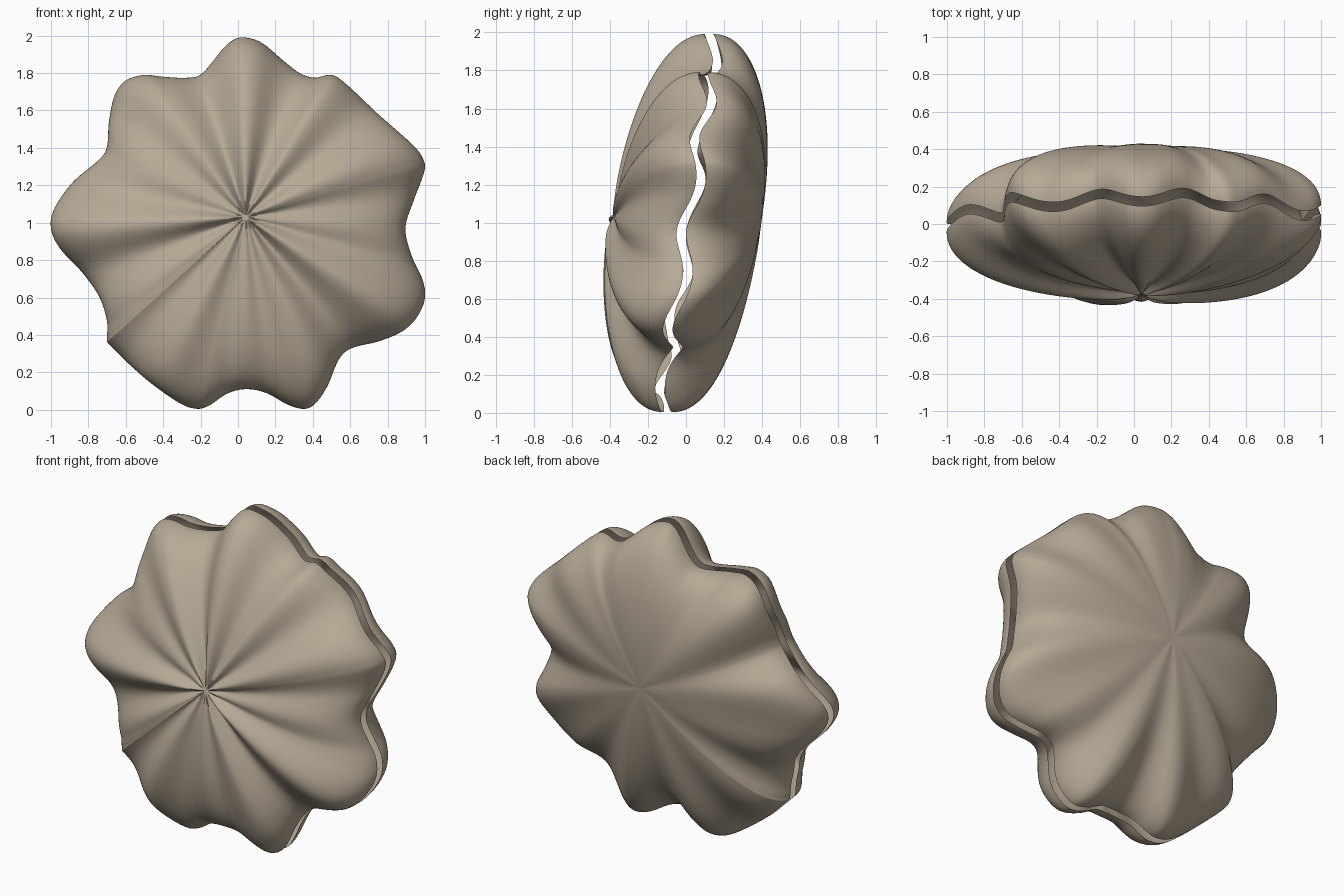
import bpy, bmesh, math

if "Cube" in bpy.data.objects:
    bpy.data.objects.remove(bpy.data.objects["Cube"])

# Scalloped outline seen from the front (x, z), clockwise from the top
OUTLINE = [(0.04, 1.99), (0.13, 1.96), (0.25, 1.86), (0.33, 1.80), (0.41, 1.775), (0.50, 1.79),
           (0.58, 1.74), (0.75, 1.58), (0.93, 1.42), (0.99, 1.34), (0.995, 1.27), (0.94, 1.12),
           (0.895, 0.97), (0.93, 0.82), (0.985, 0.70), (1.0, 0.60), (0.96, 0.50), (0.88, 0.42),
           (0.75, 0.365), (0.61, 0.33), (0.54, 0.27), (0.48, 0.13), (0.42, 0.04), (0.36, 0.005),
           (0.27, 0.025), (0.15, 0.09), (0.04, 0.11), (-0.06, 0.085), (-0.15, 0.025), (-0.22, 0.005),
           (-0.32, 0.04), (-0.50, 0.17), (-0.68, 0.34), (-0.70, 0.38), (-0.70, 0.47), (-0.74, 0.60),
           (-0.83, 0.73), (-0.95, 0.86), (-1.0, 0.97), (-0.98, 1.08), (-0.88, 1.22), (-0.74, 1.34),
           (-0.70, 1.41), (-0.69, 1.54), (-0.66, 1.68), (-0.60, 1.76), (-0.50, 1.79), (-0.40, 1.78),
           (-0.27, 1.775), (-0.19, 1.80), (-0.08, 1.93), (-0.02, 1.98)]
CX, CZ = 0.04, 1.03      # pole where all ribs meet
WZ = 0.96                # centre of the wave pattern on the rim
P = 2.1                  # fullness of the dome
RINGS, SUB = 40, 6

mat = bpy.data.materials.new("shell_tan")
mat.diffuse_color = (0.47, 0.40, 0.305, 1)
mat.use_nodes = True
mat.node_tree.nodes["Principled BSDF"].inputs["Base Color"].default_value = mat.diffuse_color


def smooth_outline():
    """Closed Catmull-Rom curve through the outline points."""
    n, out = len(OUTLINE), []
    for i in range(n):
        a, b, c, d = (OUTLINE[(i + k) % n] for k in (-1, 0, 1, 2))
        for s in range(SUB):
            u = s / SUB
            out.append(tuple(0.5 * (2 * b[k] + (c[k] - a[k]) * u
                                    + (2 * a[k] - 5 * b[k] + 4 * c[k] - d[k]) * u * u
                                    + (3 * b[k] - a[k] - 3 * c[k] + d[k]) * u ** 3) for k in (0, 1)))
    return out


def valve(name, side, depth, rib_gain, wave_power):
    """One half of the shell; side is -1 for front, +1 for back."""
    bm = bmesh.new()
    rim = smooth_outline()
    n = len(rim)

    def vert(t, d, x, z):
        dx, dz = x - CX, z - CZ
        r, phi = math.hypot(dx, dz), math.atan2(dx, z - WZ)
        wave = 0.015 * t - 0.033 * math.cos(12 * phi) * t ** wave_power
        rib = 1 + rib_gain * (r / 0.95 - 1) * min(1, t / 0.15)
        pz = CZ + dz * t
        y = 0.14 * (pz - 1) + wave + side * (0.025 + depth * d * rib)
        return bm.verts.new((CX + dx * t, y, pz))

    pole = bm.verts.new((CX, 0.004 + side * (0.023 + depth), CZ))
    prev = None
    for i in range(1, RINGS + 1):
        a = math.pi / 2 * i / RINGS
        t = math.sin(a) ** (2 / P)
        d = max(0, math.cos(a)) ** (2 / P) if i < RINGS else 0
        ring = [vert(t, d, x, z) for x, z in rim]
        for j in range(n):
            k = (j + 1) % n
            if prev is None:
                bm.faces.new((pole, ring[j], ring[k]))
            else:
                bm.faces.new((prev[j], ring[j], ring[k], prev[k]))
        prev = ring
    bm.normal_update()
    if sum(f.normal.y for f in pole.link_faces) * side < 0:
        bmesh.ops.reverse_faces(bm, faces=bm.faces[:])
    for f in bm.faces:
        f.smooth = True
    me = bpy.data.meshes.new(name)
    bm.to_mesh(me)
    bm.free()
    me.materials.append(mat)
    ob = bpy.data.objects.new(name, me)
    bpy.context.collection.objects.link(ob)
    return ob


# Deeply ribbed front half and smoother back half, parted by a wavy gap
valve("front_shell", -1, 0.36, 0.5, 0.5)
valve("back_shell", 1, 0.37, 0.05, 2.5)
